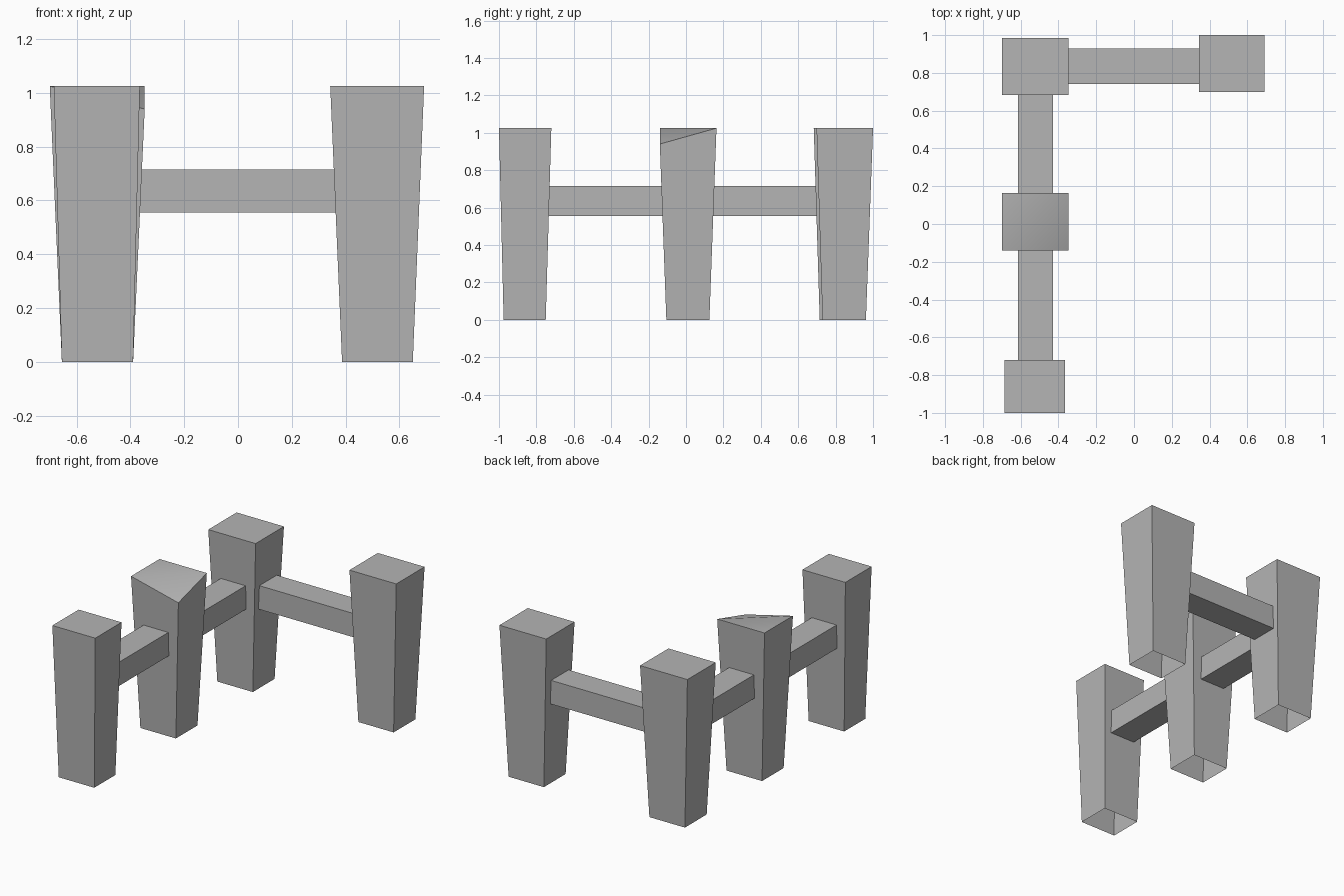
import bpy
import bmesh

cube = bpy.data.objects.get("Cube")
if cube:
    bpy.data.objects.remove(cube, do_unlink=True)

# One plain stone grey
GREY = (0.46, 0.46, 0.46, 1.0)
stone = bpy.data.materials.new("stone grey")
stone.use_nodes = True
stone.diffuse_color = GREY
bsdf = stone.node_tree.nodes["Principled BSDF"]
bsdf.inputs["Base Color"].default_value = GREY
bsdf.inputs["Roughness"].default_value = 0.9

HEIGHT = 1.025


def corners(rect, z):
    x0, x1, y0, y1 = rect
    return [(x0, y0, z), (x1, y0, z), (x1, y1, z), (x0, y1, z)]


def add_prism(name, lower, upper, cap=True, chip=0.0):
    """Four-sided prism open at the bottom; chip lowers its left front top corner."""
    bm = bmesh.new()
    low = [bm.verts.new(c) for c in lower]
    top = [bm.verts.new(c) for c in upper]
    top[1].co.z -= chip
    for i in range(4):
        j = (i + 1) % 4
        bm.faces.new((low[i], low[j], top[j], top[i]))
    if cap and chip:
        bm.faces.new((top[0], top[1], top[2]))
        bm.faces.new((top[0], top[2], top[3]))
    elif cap:
        bm.faces.new(top)
    mesh = bpy.data.meshes.new(name)
    bm.to_mesh(mesh)
    bm.free()
    mesh.materials.append(stone)
    obj = bpy.data.objects.new(name, mesh)
    bpy.context.collection.objects.link(obj)
    return obj


# Tapered posts: bottom rectangle, top rectangle (x0, x1, y0, y1), chip depth
posts = {
    "front_post": ((-0.655, -0.39, -0.975, -0.75), (-0.685, -0.365, -1.0, -0.72), 0),
    "middle_post": ((-0.655, -0.39, -0.105, 0.125), (-0.70, -0.347, -0.14, 0.163), 0.085),
    "back_right_post": ((-0.655, -0.39, 0.715, 0.947), (-0.70, -0.347, 0.683, 0.985), 0),
    "back_left_post": ((0.387, 0.65, 0.73, 0.962), (0.343, 0.692, 0.698, 1.0), 0),
}
for name, (base, head, chip) in posts.items():
    post = add_prism(name, corners(base, 0), corners(head, HEIGHT), chip=chip)
    if chip:
        # The worn top blends softly while the post edges stay sharp
        bpy.ops.object.select_all(action='DESELECT')
        post.select_set(True)
        bpy.context.view_layer.objects.active = post
        bpy.ops.object.shade_smooth_by_angle(angle=0.6)


# Rails: open sleeves whose ends sit just inside the posts
def add_rail(name, axis, start, end, side0, side1, z0=0.555, z1=0.715):
    section = [(side0, z0), (side1, z0), (side1, z1), (side0, z1)]
    if axis == 'X':
        ends = [[(t, s, z) for s, z in section] for t in (start, end)]
    else:
        ends = [[(s, t, z) for s, z in reversed(section)] for t in (start, end)]
    return add_prism(name, *ends, cap=False)


add_rail("back_rail", 'X', -0.39, 0.39, 0.742, 0.928)
add_rail("front_side_rail", 'Y', -0.76, -0.10, -0.613, -0.428)
add_rail("back_side_rail", 'Y', 0.12, 0.72, -0.613, -0.428)
